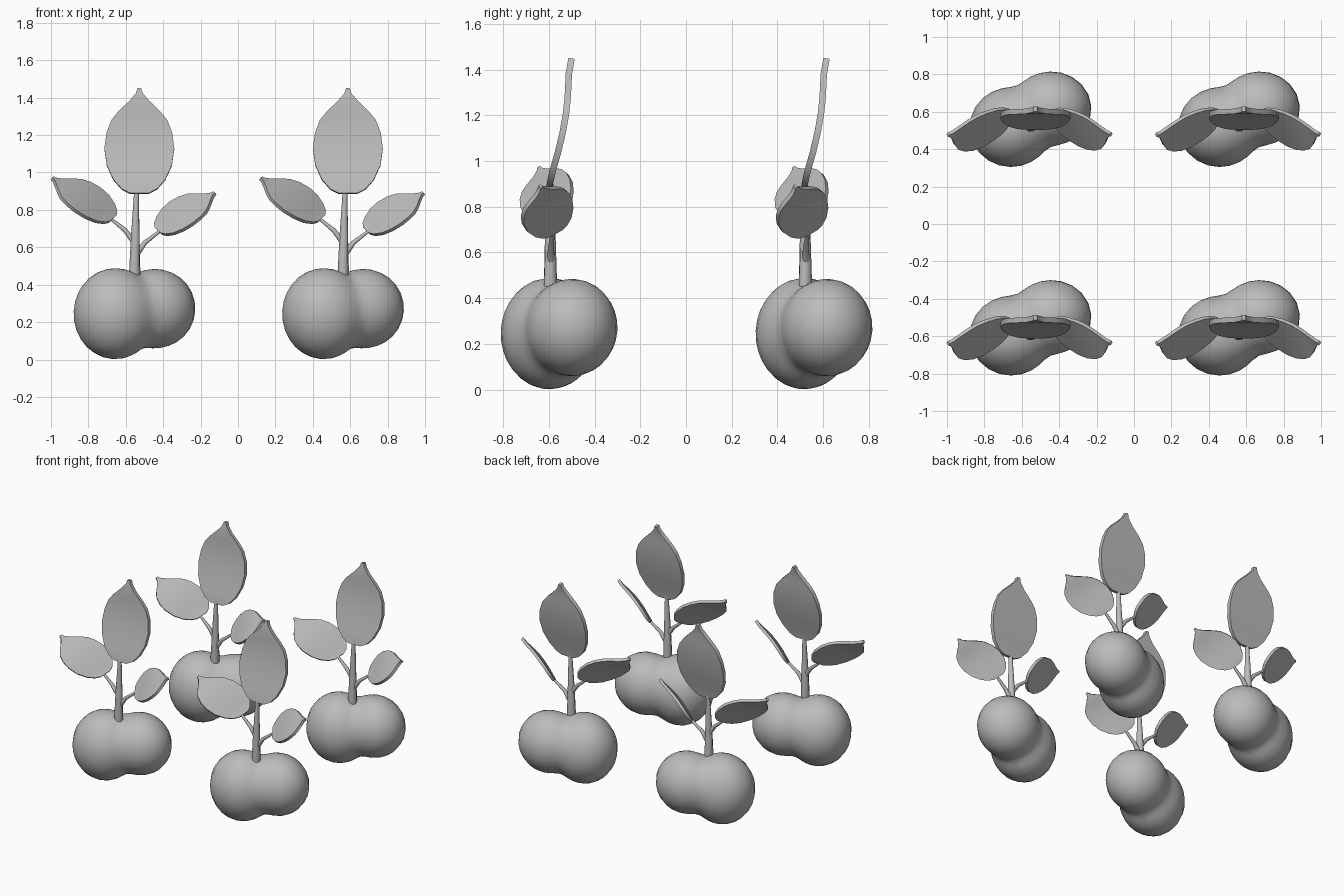
import bpy, bmesh, math
from mathutils import Vector

cube = bpy.data.objects.get("Cube")
if cube:
    bpy.data.objects.remove(cube)

SPACING = 0.5575

grey = bpy.data.materials.new("plain grey")
grey.use_nodes = True
grey.diffuse_color = (0.5, 0.5, 0.5, 1)
grey.node_tree.nodes["Principled BSDF"].inputs["Base Color"].default_value = (0.5, 0.5, 0.5, 1)


def finish(bm, name):
    """Turn a bmesh into a smooth, coloured mesh."""
    bmesh.ops.recalc_face_normals(bm, faces=bm.faces)
    for f in bm.faces:
        f.smooth = True
    for e in bm.edges:
        if e.is_manifold and e.calc_face_angle() > math.radians(40):
            e.smooth = False
    mesh = bpy.data.meshes.new(name)
    bm.to_mesh(mesh)
    bm.free()
    mesh.materials.append(grey)
    return mesh


def bean_mesh():
    """Two ellipsoid lobes blended into one body, found along rays from the middle."""
    lobes = [(Vector((-0.10, -0.04, 0.245)), Vector((0.222, 0.213, 0.243))),
             (Vector((0.115, 0.06, 0.272)), Vector((0.215, 0.198, 0.212)))]
    middle = (lobes[0][0] + lobes[1][0]) / 2

    def inside(p):
        total = 0
        for c, r in lobes:
            d = p - c
            total += math.exp(12 - 12 * Vector((d.x / r.x, d.y / r.y, d.z / r.z)).length)
        return total > 1

    bm = bmesh.new()
    bmesh.ops.create_uvsphere(bm, u_segments=32, v_segments=20, radius=1)
    for v in bm.verts:
        ray, near, far = v.co.normalized(), 0.0, 0.6
        for _ in range(18):
            half = (near + far) / 2
            if inside(middle + ray * half):
                near = half
            else:
                far = half
        v.co = middle + ray * near
    return finish(bm, "bean")


def tube_mesh(name, path, radii, sides=10):
    """Tapered tube through the path points."""
    path = [Vector(p) for p in path]
    bm = bmesh.new()
    rings = []
    for i, (p, r) in enumerate(zip(path, radii)):
        along = path[min(i + 1, len(path) - 1)] - path[max(i - 1, 0)]
        turn = along.to_track_quat('Z', 'Y')
        angles = [math.tau * k / sides for k in range(sides)]
        rings.append([bm.verts.new(p + turn @ Vector((r * math.cos(a), r * math.sin(a), 0)))
                      for a in angles])
    for a, b in zip(rings, rings[1:]):
        for k in range(sides):
            n = (k + 1) % sides
            bm.faces.new((a[k], a[n], b[n], b[k]))
    bm.faces.new(rings[0])
    bm.faces.new(rings[-1])
    return finish(bm, name)


# Leaf outline: distance along the leaf, half width, bend
OUTLINE = [(0, 0.26, 0), (0.04, 0.5, 0), (0.13, 0.74, 0.005), (0.27, 0.93, 0.02),
           (0.43, 1, 0.03), (0.58, 0.94, 0.03), (0.7, 0.8, 0.022), (0.78, 0.6, 0.012),
           (0.88, 0.28, 0), (0.95, 0.1, 0), (1, 0.05, 0)]


def leaf_mesh(name, base, length, width, thick):
    """Thick bent leaf spanned by a length vector and a half-width vector."""
    base, length, width = Vector(base), Vector(length), Vector(width)
    normal = width.cross(length).normalized()
    bm = bmesh.new()
    sheets = []
    for side in (-0.5, 0.5):
        rows = []
        for t, w, bend in OUTLINE:
            spine = base + length * t + normal * (side * thick - bend * length.length)
            rows.append([bm.verts.new(spine + width * w * s) for s in (-1, 0, 1)])
        for a, b in zip(rows, rows[1:]):
            for k in (0, 1):
                bm.faces.new((a[k], a[k + 1], b[k + 1], b[k]))
        rim = [r[0] for r in rows] + [rows[-1][1]] + [r[2] for r in reversed(rows)] + [rows[0][1]]
        sheets.append(rim)
    back, front = sheets
    for k in range(len(back)):
        n = (k + 1) % len(back)
        bm.faces.new((back[k], back[n], front[n], front[k]))
    return finish(bm, name)


parts = [
    bean_mesh(),
    # Main stem and the two leaf stalks
    tube_mesh("stem", [(0.005, -0.035, 0.44), (0.008, -0.036, 0.65), (0.015, -0.036, 0.92)],
              [0.031, 0.024, 0.012]),
    tube_mesh("left_stalk", [(0.018, -0.033, 0.565), (0.06, -0.033, 0.625), (0.145, -0.025, 0.69)],
              [0.016, 0.013, 0.008]),
    tube_mesh("right_stalk", [(0, -0.033, 0.63), (-0.045, -0.033, 0.69), (-0.125, -0.025, 0.755)],
              [0.016, 0.013, 0.008]),
    # One upright leaf and two side leaves
    leaf_mesh("top_leaf", (0.03, -0.04, 0.887), (0, 0.097, 0.562), (0.187, 0, 0), 0.028),
    leaf_mesh("left_leaf", (0.132, -0.018, 0.687), (0.303, -0.06, 0.203), (-0.06, 0.105, 0.058), 0.02),
    leaf_mesh("right_leaf", (-0.112, -0.018, 0.752), (-0.325, -0.063, 0.218), (-0.064, -0.108, -0.062), 0.02),
]

# Four identical seedlings on a square
for row, y in (("front", -SPACING), ("back", SPACING)):
    for side, x in (("right", -SPACING), ("left", SPACING)):
        for mesh in parts:
            obj = bpy.data.objects.new(f"{row}_{side}_seedling_{mesh.name}", mesh)
            obj.location = (x, y, 0)
            bpy.context.collection.objects.link(obj)
